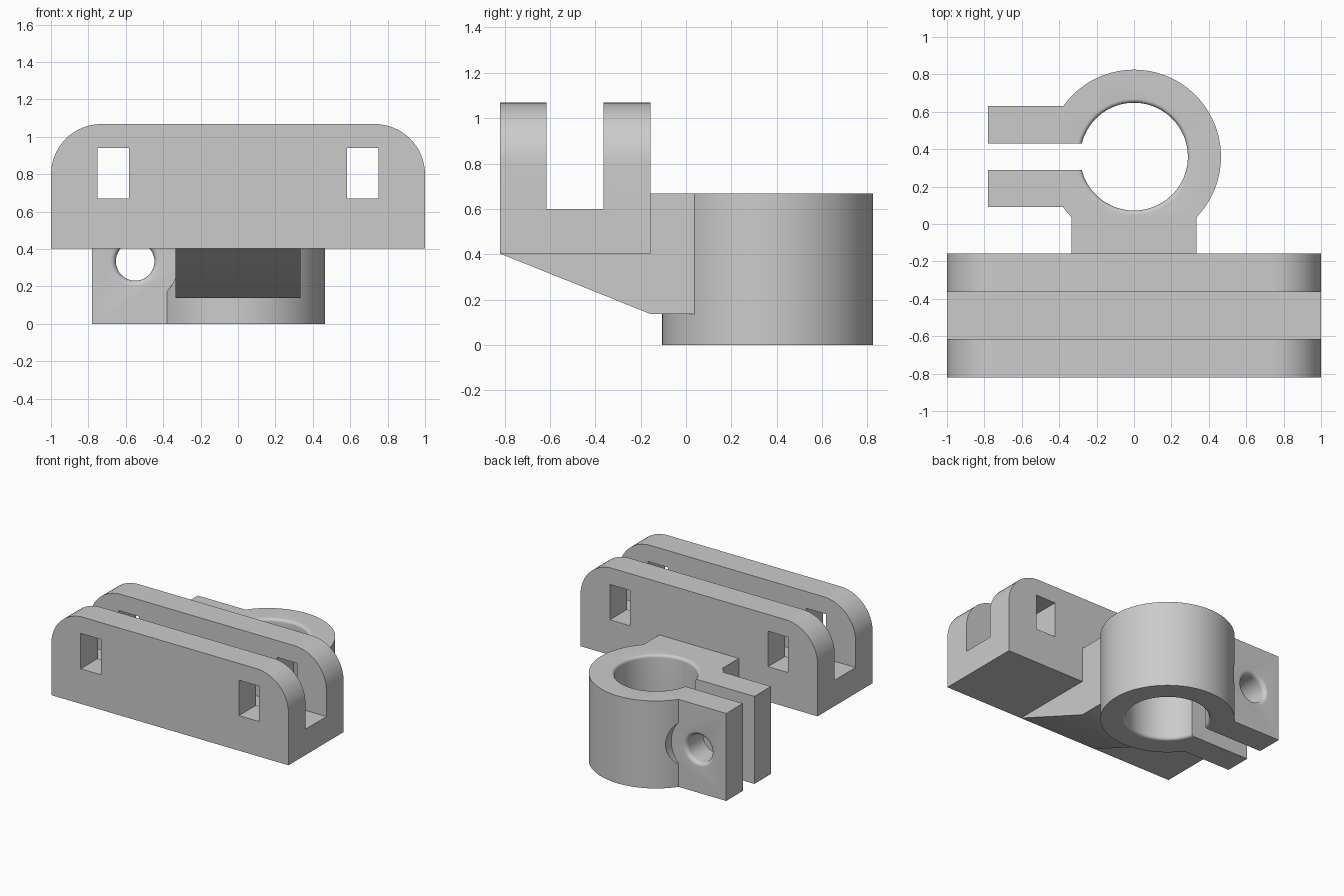
import bpy, bmesh, math
from mathutils import Matrix, Vector

cube = bpy.data.objects.get("Cube")
if cube:
    bpy.data.objects.remove(cube, do_unlink=True)

grey = bpy.data.materials.new("plain grey")
grey.use_nodes = True
colour = (0.6, 0.6, 0.6, 1)
grey.diffuse_color = colour
grey.node_tree.nodes["Principled BSDF"].inputs["Base Color"].default_value = colour


def make(name, bm):
    bmesh.ops.recalc_face_normals(bm, faces=bm.faces)
    mesh = bpy.data.meshes.new(name)
    bm.to_mesh(mesh)
    bm.free()
    mesh.materials.append(grey)
    ob = bpy.data.objects.new(name, mesh)
    bpy.context.collection.objects.link(ob)
    return ob


def prism(name, points, offset):
    """Extrude a closed outline of 3D points along offset."""
    bm = bmesh.new()
    face = bm.faces.new([bm.verts.new(p) for p in points])
    new = bmesh.ops.extrude_face_region(bm, geom=[face])["geom"]
    bmesh.ops.translate(bm, vec=offset,
                        verts=[v for v in new if isinstance(v, bmesh.types.BMVert)])
    return make(name, bm)


def box(name, x0, x1, y0, y1, z0, z1):
    outline = [(x0, y0, z0), (x1, y0, z0), (x1, y1, z0), (x0, y1, z0)]
    return prism(name, outline, (0, 0, z1 - z0))


def lathe(name, profile, matrix, steps=96):
    """Turn a (radius, height) profile round its own axis, then place it."""
    bm = bmesh.new()
    rings = []
    for r, h in profile:
        rings.append([bm.verts.new(matrix @ Vector((
            r * math.cos(2 * math.pi * i / steps),
            r * math.sin(2 * math.pi * i / steps), h))) for i in range(steps)])
    for a, b in zip(rings, rings[1:]):
        for i in range(steps):
            j = (i + 1) % steps
            bm.faces.new((a[i], a[j], b[j], b[i]))
    bm.faces.new(rings[0])
    bm.faces.new(rings[-1])
    return make(name, bm)


def flared(radius, fillet, length):
    """Profile of a hole whose two mouths are rounded outwards."""
    low = [(radius + fillet * (1 - math.sin(a)), fillet * (1 - math.cos(a)))
           for a in [math.pi / 2 * i / 6 for i in range(7)]]
    high = [(r, length - h) for r, h in reversed(low)]
    wide = radius + fillet
    return [(wide, -0.02)] + low + high + [(wide, length + 0.02)]


def combine(ob, other, operation):
    mod = ob.modifiers.new(operation.lower(), "BOOLEAN")
    mod.operation, mod.solver, mod.object = operation, "EXACT", other
    bpy.context.view_layer.objects.active = ob
    bpy.ops.object.modifier_apply(modifier=mod.name)
    bpy.data.objects.remove(other, do_unlink=True)


def cut(ob, other):
    combine(ob, other, "DIFFERENCE")


def join(ob, other):
    combine(ob, other, "UNION")


TOP = 0.667          # height of the collar
CY = 0.36            # collar centre, along y
BOLT = (-0.55, TOP / 2)
along_y = Matrix.Rotation(-math.pi / 2, 4, "X")

# Twin-plate bracket: bar with two rounded top corners
FRONT, BACK, BASE, HIGH, R = -0.82, -0.157, 0.403, 1.068, 0.27
outline = [(-1, FRONT, BASE), (1, FRONT, BASE)]
for side, start in ((1, 0), (-1, 90)):
    for i in range(17):
        a = math.radians(start + 90 * i / 16)
        outline.append((side * (1 - R) + R * math.cos(a), FRONT,
                        HIGH - R + R * math.sin(a)))
bracket = prism("twin_plate_bracket", outline, (0, BACK - FRONT, 0))
cut(bracket, box("slot", -1.1, 1.1, -0.615, -0.363, 0.6, 1.2))
for x in (-0.667, 0.667):
    cut(bracket, box("window", x - 0.085, x + 0.085, -0.9, 0, 0.67, 0.94))

# Collar with clearance for the bolt head and nut
collar = lathe("clamp_collar", [(0.465, 0), (0.465, TOP)],
               Matrix.Translation((0, CY, 0)), 128)
for y in (-0.2, 0.62):
    cut(collar, lathe("clearance", [(0.233, 0), (0.233, 0.3)],
                      Matrix.Translation((BOLT[0], y, BOLT[1])) @ along_y))

# Clamping ears and the sloping neck under the bracket
join(collar, box("ears", -0.78, -0.2, 0.09, 0.63, 0, TOP))
W = 0.335
neck = [(FRONT, BASE), (BACK, 0.137), (0.045, 0.137), (0.045, TOP),
        (BACK - 0.02, TOP), (BACK - 0.02, BASE + 0.015), (-0.8, BASE + 0.015)]
join(collar, prism("neck", [(-W, y, z) for y, z in neck], (2 * W, 0, 0)))

# Bore, clamping slit and bolt hole
cut(collar, lathe("bore", flared(0.288, 0.022, TOP), Matrix.Translation((0, CY, 0)), 128))
cut(collar, box("slit", -0.9, -0.1, 0.29, 0.43, -0.1, 0.8))
cut(collar, lathe("bolt_hole", flared(0.103, 0.03, 0.54),
                  Matrix.Translation((BOLT[0], 0.09, BOLT[1])) @ along_y, 64))

for ob in (bracket, collar):
    bpy.ops.object.select_all(action="DESELECT")
    ob.select_set(True)
    bpy.context.view_layer.objects.active = ob
    bpy.ops.object.shade_smooth_by_angle(angle=math.radians(30))
